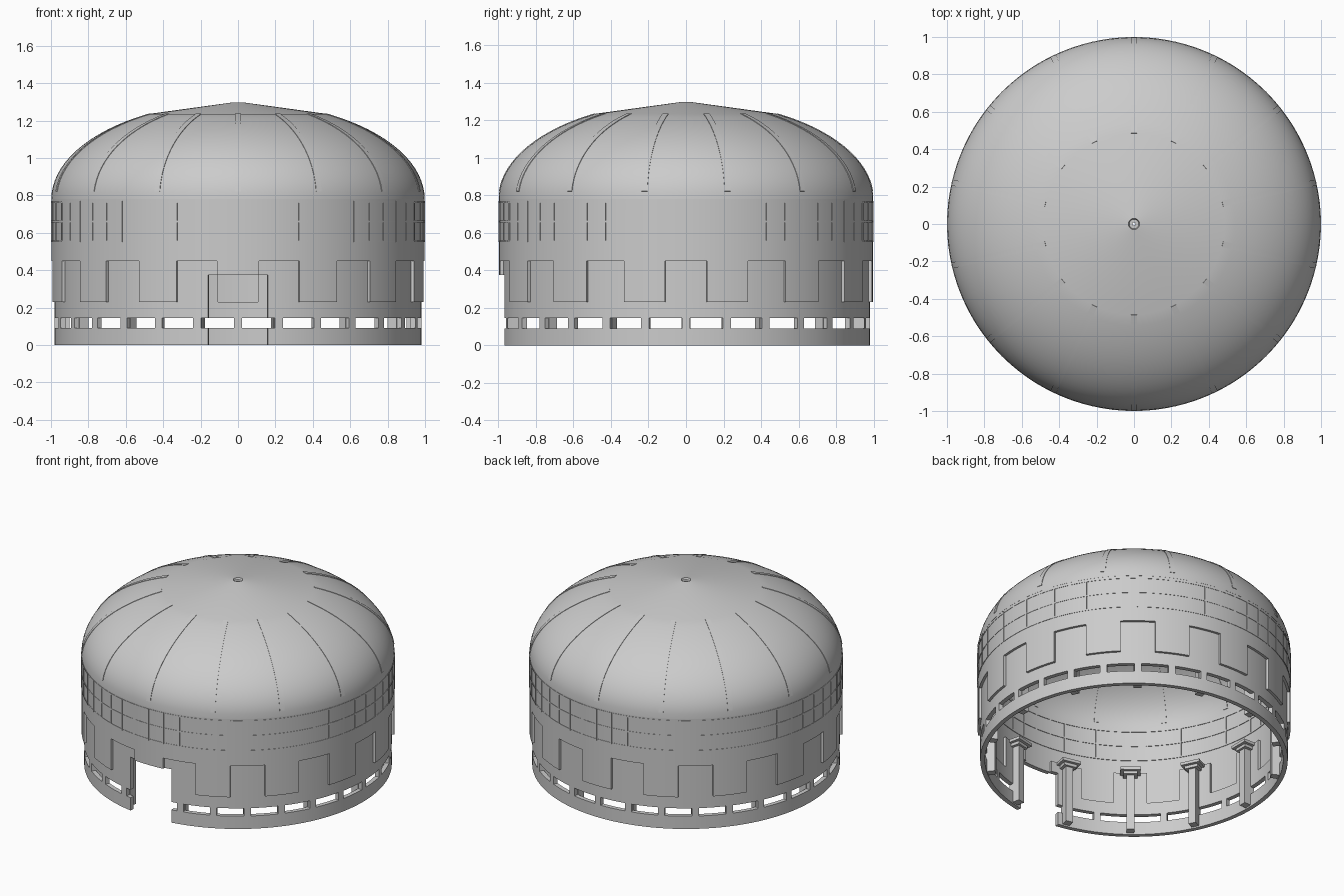
import bpy, bmesh, math

if "Cube" in bpy.data.objects:
    bpy.data.objects.remove(bpy.data.objects["Cube"])

N = 280                      # angular steps around the drum
BAYS = 14
BAY = 2 * math.pi / BAYS


def polar(r, a, z):
    """Angle a is measured from the front (-y)."""
    return (r * math.sin(a), -r * math.cos(a), z)


def finish(bm, name, smooth=True):
    bmesh.ops.recalc_face_normals(bm, faces=bm.faces[:])
    me = bpy.data.meshes.new(name)
    bm.to_mesh(me)
    bm.free()
    ob = bpy.data.objects.new(name, me)
    bpy.context.collection.objects.link(ob)
    if smooth:
        bpy.ops.object.select_all(action='DESELECT')
        ob.select_set(True)
        bpy.context.view_layer.objects.active = ob
        bpy.ops.object.shade_smooth_by_angle(angle=math.radians(20))
    return ob


def lathe(bm, prof, seg=140):
    """Revolve a closed (r, z) profile."""
    rings = [[bm.verts.new(polar(r, 2 * math.pi * i / seg, z)) for r, z in prof]
             for i in range(seg)]
    n = len(prof)
    for i in range(seg):
        p, q = rings[i], rings[(i + 1) % seg]
        for j in range(n):
            k = (j + 1) % n
            bm.faces.new((p[j], q[j], q[k], p[k]))


def block(bm, a, r0, r1, width, z0, z1):
    """Box at angle a reaching from r0 to r1."""
    s, c = math.sin(a), math.cos(a)
    v = [bm.verts.new((r * s + t * c, -r * c + t * s, z))
         for z in (z0, z1)
         for r, t in ((r0, -width / 2), (r1, -width / 2), (r1, width / 2), (r0, width / 2))]
    for f in ((0, 1, 2, 3), (4, 5, 6, 7), (0, 1, 5, 4), (1, 2, 6, 5), (2, 3, 7, 6), (3, 0, 4, 7)):
        bm.faces.new([v[i] for i in f])


# Drum wall: curved cells, with only the boundary faces kept
ZS = [0, .09, .145, .23, .375, .45, .78]
RS = [.95, .967, .98, .997]


def angle(i):
    i %= N
    if i in (7, N - 7):      # exact door jamb
        return math.radians(9.4) * (1 if i == 7 else -1)
    return 2 * math.pi * i / N


def solid(i, j, k):
    if not (0 <= j < len(RS) - 1 and 0 <= k < len(ZS) - 1):
        return False
    i %= N
    if k < 4 and (i < 7 or i >= N - 7):          # doorway
        return False
    if k == 1 and 1 <= i % 10 <= 8:              # low vents
        return False
    tab = i % 20 < 5 or i % 20 >= 15             # raised panels
    outward = k == 5 or (k in (3, 4) and tab)
    return j >= 1 if outward else j <= 1


bm = bmesh.new()
cache = {}


def vert(i, j, k):
    key = (i % N, j, k)
    if key not in cache:
        cache[key] = bm.verts.new(polar(RS[j], angle(i), ZS[k]))
    return cache[key]


for i in range(N):
    for j in range(len(RS) - 1):
        for k in range(len(ZS) - 1):
            if not solid(i, j, k):
                continue
            for axis in range(3):
                for d in (0, 1):
                    nb = [i, j, k]
                    nb[axis] += 2 * d - 1
                    if solid(*nb):
                        continue
                    quad = []
                    for u, w in ((0, 0), (1, 0), (1, 1), (0, 1)):
                        o = [u, w]
                        o.insert(axis, d)
                        quad.append(vert(i + o[0], j + o[1], k + o[2]))
                    bm.faces.new(quad)
finish(bm, "drum_wall")

# Dome shell with shallow cone cap
def dome_pt(t, off=0.0):
    r, h = 0.998 - off, 0.52 - off
    return (r * math.cos(t), .78 + h * math.sin(t))


T_END = math.acos(.485 / .998)
ts = [T_END * i / 16 for i in range(17)]
outer = [dome_pt(t) for t in ts] + [(.03, 1.297), (.025, 1.285), (.008, 1.285)]
inner = [(.008, 1.268)] + [dome_pt(t, .025) for t in reversed(ts)]
bm = bmesh.new()
lathe(bm, outer + inner)
finish(bm, "dome")

# Dome ribs
bm = bmesh.new()
for n in range(BAYS):
    a = n * BAY
    s, c = math.sin(a), math.cos(a)
    prev = None
    for m in range(17):
        t = .08 + (T_END - .08) * m / 16
        ring = []
        for off, w in ((-.003, -.016), (-.003, .016), (.029, .016), (.029, -.016)):
            r, z = dome_pt(t, off)
            ring.append(bm.verts.new((r * s + w * c, -r * c + w * s, z)))
        if prev:
            for q in range(4):
                p = (q + 1) % 4
                bm.faces.new((prev[q], prev[p], ring[p], ring[q]))
        else:
            bm.faces.new(ring)
        prev = ring
    bm.faces.new(prev)
finish(bm, "dome_ribs")

# Window band: thin bars showing on both sides of the wall
bm = bmesh.new()
for n in range(BAYS * 4):
    for r0, r1 in ((.996, 1.0), (.963, .968)):
        block(bm, n * BAY / 4, r0, r1, .011, .55, .77)
for z in (.555, .66, .765):
    for r0, r1 in ((.996, .9995), (.9635, .968)):
        lathe(bm, [(r0, z - .005), (r1, z - .005), (r1, z + .005), (r0, z + .005)])
finish(bm, "window_bars")

# Inner columns with stepped capitals
bm = bmesh.new()
for n in range(BAYS):
    a = (n + .5) * BAY
    block(bm, a, .90, .953, .05, 0.01, .41)
    block(bm, a, .885, .953, .09, .41, .43)
    block(bm, a, .865, .953, .13, .43, .45)
finish(bm, "inner_columns", smooth=False)
